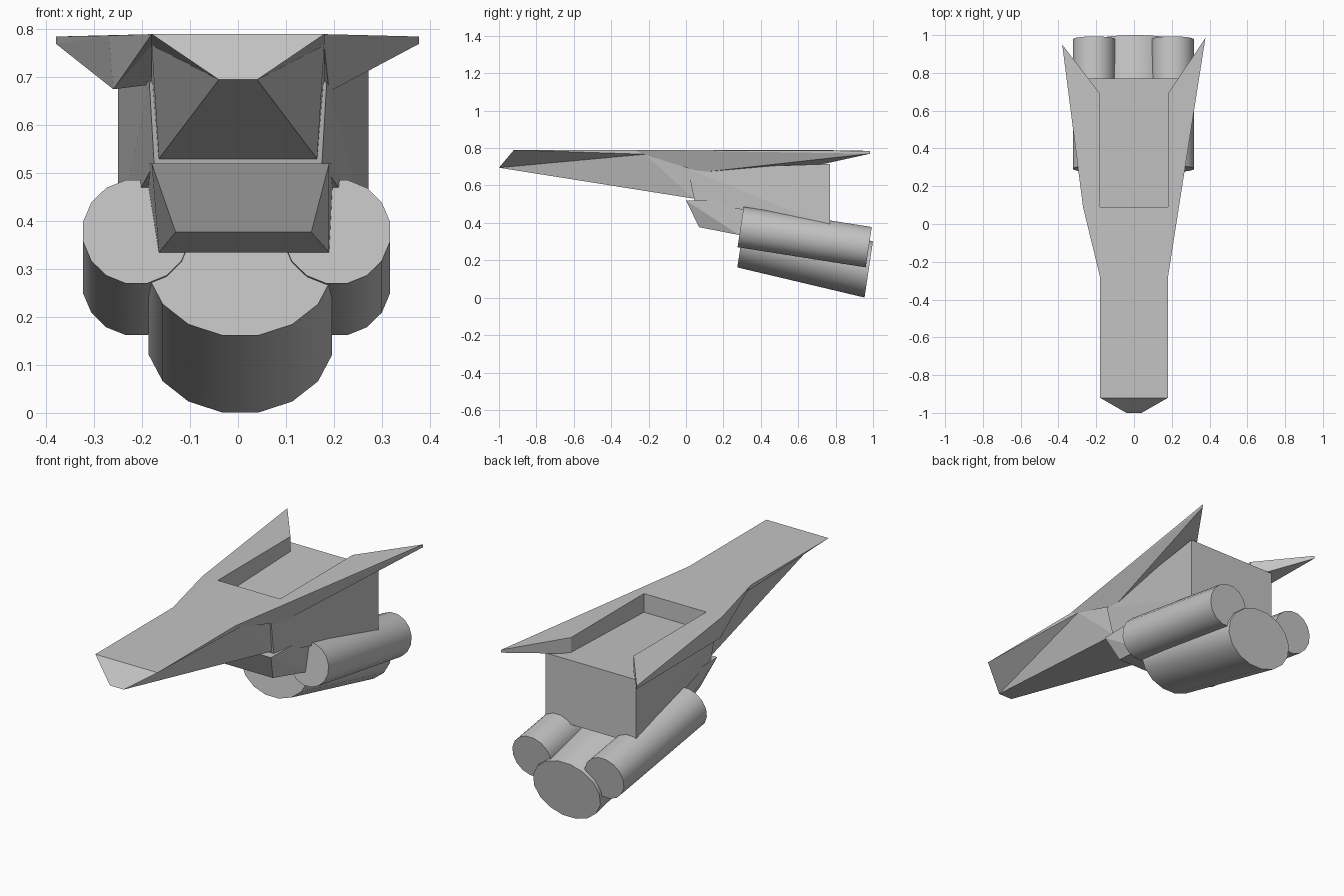
import bpy, bmesh, math
from mathutils import Vector

cube = bpy.data.objects.get("Cube")
if cube:
    bpy.data.objects.remove(cube, do_unlink=True)

grey = bpy.data.materials.new("light_grey")
grey.use_nodes = True
colour = (0.55, 0.55, 0.55, 1)
grey.diffuse_color = colour
grey.node_tree.nodes["Principled BSDF"].inputs["Base Color"].default_value = colour


def finish(name, bm):
    bmesh.ops.recalc_face_normals(bm, faces=bm.faces)
    mesh = bpy.data.meshes.new(name)
    bm.to_mesh(mesh)
    bm.free()
    mesh.materials.append(grey)
    obj = bpy.data.objects.new(name, mesh)
    bpy.context.collection.objects.link(obj)
    return obj


def wrap(name, points):
    """Flat-sided solid stretched around its corner points."""
    bm = bmesh.new()
    for p in points:
        bm.verts.new(p)
    bmesh.ops.convex_hull(bm, input=bm.verts)
    bmesh.ops.dissolve_limit(bm, angle_limit=0.01, verts=bm.verts, edges=bm.edges)
    return finish(name, bm)


def rows(*specs):
    """Left and right corners from (x right, x left, y, z) rows."""
    return [(x, y, z) for right, left, y, z in specs for x in (right, left)]


def engine(name, front, rear, rx, rz, sides=16):
    """Tilted, slightly sheared barrel between two centres."""
    bm = bmesh.new()
    rings = []
    for centre in (front, rear):
        ring = []
        for i in range(sides):
            a = (i + 0.5) * math.tau / sides
            dz = rz * math.sin(a)
            ring.append(bm.verts.new(Vector(centre) + Vector((rx * math.cos(a), 0.15 * dz, dz))))
        bm.faces.new(ring)
        rings.append(ring)
    for i in range(sides):
        j = (i + 1) % sides
        bm.faces.new((rings[0][i], rings[0][j], rings[1][j], rings[1][i]))
    obj = finish(name, bm)
    bpy.ops.object.select_all(action="DESELECT")
    obj.select_set(True)
    bpy.context.view_layer.objects.active = obj
    bpy.ops.object.shade_smooth_by_angle(angle=math.radians(35))


# Nose hull: mirrored corners, with a creased flank on each side
corners = {
    "brow": (0.18, -0.92, 0.79), "tip": (0.04, -1.0, 0.695),
    "crease": (0.18, -0.22, 0.767), "deck": (0.18, 0.09, 0.79),
    "floor": (0.18, 0.09, 0.69), "keel": (0.165, 0.04, 0.53),
}
bm = bmesh.new()
left = {k: bm.verts.new(p) for k, p in corners.items()}
right = {k: bm.verts.new((-x, y, z)) for k, (x, y, z) in corners.items()}
for side in (left, right):
    for face in ("brow deck floor crease", "brow crease tip",
                 "tip crease keel", "crease floor keel"):
        bm.faces.new([side[k] for k in face.split()])
loop = ["tip", "brow", "deck", "floor", "keel"]
for a, b in zip(loop, loop[1:] + loop[:1]):
    bm.faces.new((left[a], left[b], right[b], right[a]))
finish("nose_hull", bm)

# Rear body, its sloping top forming the floor of the open deck
wrap("rear_body", rows((-0.185, 0.185, 0.01, 0.69), (-0.175, 0.175, 0.045, 0.52),
                       (-0.25, 0.272, 0.77, 0.715), (-0.25, 0.272, 0.77, 0.38)))

# Swept wings, thick at the root and thin at the tip
for name, s, edge, low, tip in (
        ("right_wing", -1, (0.27, 0.09, 0.787), (0.26, 0.09, 0.675), (0.38, 0.95)),
        ("left_wing", 1, (0.237, 0.09, 0.787), (0.19, 0.08, 0.67), (0.378, 0.985))):
    points = [(0.18, -0.28, 0.79), (0.18, -0.22, 0.767), edge, low,
              (*tip, 0.785), (*tip, 0.77), (0.18, 0.69, 0.79),
              (0.18, 0.69, 0.705), (0.18, 0.09, 0.685)]
    wrap(name, [(s * x, y, z) for x, y, z in points])

# Chin intake below the body
wrap("chin_intake", rows((-0.18, 0.19, 0.0, 0.52), (-0.14, 0.157, 0.06, 0.42),
                         (-0.13, 0.153, 0.07, 0.377), (-0.165, 0.19, 0.285, 0.335),
                         (-0.195, 0.2, 0.335, 0.52)))

# Engines: two round barrels above one wide flattened barrel
engine("right_engine", (-0.212, 0.292, 0.378), (-0.212, 0.977, 0.27), 0.113, 0.11)
engine("left_engine", (0.206, 0.292, 0.378), (0.206, 0.977, 0.27), 0.113, 0.11)
engine("centre_engine", (0.005, 0.297, 0.312), (0.005, 0.977, 0.151), 0.195, 0.153)
